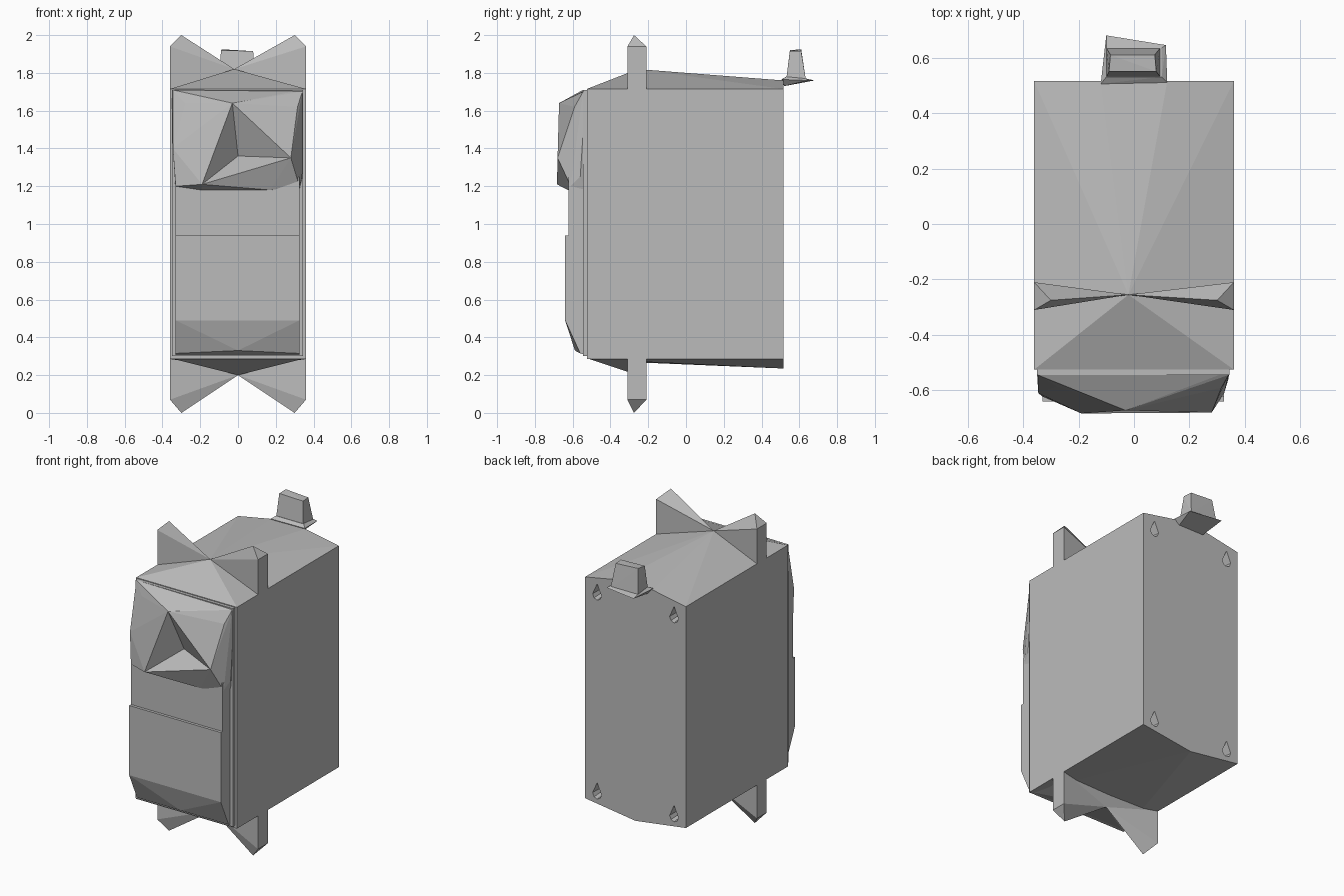
import bpy, bmesh

cube = bpy.data.objects.get("Cube")
if cube:
    bpy.data.objects.remove(cube, do_unlink=True)

grey = bpy.data.materials.new("plastic_grey")
grey.use_nodes = True
grey.diffuse_color = (0.5, 0.5, 0.5, 1)
grey.node_tree.nodes["Principled BSDF"].inputs["Base Color"].default_value = (0.5, 0.5, 0.5, 1)


def hull(name, points):
    """Faceted solid wrapped around a few corner points."""
    bm = bmesh.new()
    for p in points:
        bm.verts.new(p)
    res = bmesh.ops.convex_hull(bm, input=bm.verts[:])
    junk = {g for g in res["geom_interior"] + res["geom_unused"]
            if isinstance(g, bmesh.types.BMVert)}
    bmesh.ops.delete(bm, geom=list(junk), context='VERTS')
    bmesh.ops.dissolve_limit(bm, angle_limit=0.01, verts=bm.verts[:], edges=bm.edges[:])
    bmesh.ops.recalc_face_normals(bm, faces=bm.faces[:])
    mesh = bpy.data.meshes.new(name)
    bm.to_mesh(mesh)
    bm.free()
    mesh.materials.append(grey)
    obj = bpy.data.objects.new(name, mesh)
    bpy.context.collection.objects.link(obj)
    return obj


def box(x0, x1, y0, y1, z0, z1):
    return [(x, y, z) for x in (x0, x1) for y in (y0, y1) for z in (z0, z1)]


def cut(obj, cutter):
    mod = obj.modifiers.new("cut", 'BOOLEAN')
    mod.object = cutter
    mod.operation = 'DIFFERENCE'
    mod.solver = 'EXACT'
    cutter.hide_render = True
    cutter.hide_set(True)
    cutter.display_type = 'WIRE'


W, FRONT, BACK = 0.36, -0.525, 0.515

# Main case with a ridged lid and a slightly bowed base
case = hull("case", box(-W, W, FRONT, BACK, 0.285, 1.715) + [
    (-0.02, -0.255, 1.82), (-0.12, BACK, 1.76), (0.12, BACK, 1.76),
    (0, -0.25, 0.267), (0, BACK, 0.235)])
hull("base_wedge", [(-W, FRONT, 0.29), (W, FRONT, 0.29), (-W, -0.21, 0.29),
                    (W, -0.21, 0.29), (0, -0.255, 0.2)])

# Teardrop screw pockets in the four rear corners
profile = [(0, 0.055), (-0.033, -0.02), (-0.022, -0.045), (0, -0.055),
           (0.022, -0.045), (0.033, -0.02)]
for sx in (-1, 1):
    for z in (1.64, 0.355):
        ring = [(sx * 0.275 + u, BACK + 0.02, z + v) for u, v in profile]
        deep = [(sx * 0.275 + u * 0.8, BACK - 0.08, z + v * 0.8) for u, v in profile]
        cut(case, hull("screw_pocket_cutter", ring + deep))

# Pointed mounting ears above and below
for sx, side in ((-1, "right"), (1, "left")):
    for level, root, edge, tip, mid, cx in (("upper", 1.65, 1.94, 2.0, 1.82, -0.02),
                                            ("lower", 0.33, 0.07, 0.0, 0.2, 0)):
        ear = [(sx * W, y, z) for y in (-0.31, -0.21) for z in (root, edge)]
        ear += [(sx * 0.3, -0.275, tip), (cx, -0.255, mid), (cx, -0.255, root)]
        hull(f"{side}_{level}_ear", ear)

# Front cover: seating plate, middle panel, lower block with chin
hull("cover_plate", box(-0.35, 0.345, -0.545, FRONT, 0.3, 1.71))
hull("cover_panel", box(-0.33, 0.325, -0.622, FRONT, 0.45, 1.25))
hull("lower_block", box(-0.33, 0.325, -0.64, -0.53, 0.49, 0.94) + [
    (-0.33, -0.56, 0.315), (0.325, -0.56, 0.315), (0, -0.588, 0.33),
    (-0.33, -0.53, 0.305), (0.325, -0.53, 0.305)])

# Faceted upper housing with a three-sided hollow
top, low, right = (-0.03, -0.672, 1.64), (-0.19, -0.683, 1.21), (0.28, -0.68, 1.35)
housing = hull("upper_housing", [
    top, low, right,
    (-0.35, -0.53, 1.71), (0.345, -0.53, 1.71), (-0.345, -0.545, 1.71),
    (0.34, -0.545, 1.7), (-0.28, -0.585, 1.64), (0.315, -0.59, 1.62),
    (-0.345, -0.61, 1.4), (-0.33, -0.622, 1.2), (0.34, -0.56, 1.25),
    (0.325, -0.61, 1.2), (-0.33, -0.53, 1.18), (0.325, -0.53, 1.18),
    (-0.19, -0.625, 1.18), (0.17, -0.625, 1.18)])
floor = (0, -0.55, 1.36)
reach = [tuple(f + 1.2 * (p - f) for p, f in zip(corner, floor))
         for corner in (top, low, right)]
hollow = hull("hollow_cutter", reach + [floor])
for part_name in ("upper_housing", "cover_panel"):
    cut(bpy.data.objects[part_name], hollow)

# Cable outlet at the rear: thin flange and tapered boot
hull("outlet_flange", [(-0.12, 0.505, 1.765), (0.12, 0.51, 1.765),
                       (-0.1, 0.68, 1.76), (0.115, 0.645, 1.76),
                       (-0.09, 0.52, 1.73), (0.09, 0.52, 1.73),
                       (-0.1, 0.53, 1.78), (0.1, 0.53, 1.78),
                       (-0.1, 0.635, 1.77), (0.1, 0.635, 1.77)])
hull("outlet_boot", [(x, y, 1.76) for x in (-0.1, 0.095) for y in (0.53, 0.635)] + [
    (-0.09, 0.55, 1.92), (0.08, 0.55, 1.915), (-0.085, 0.61, 1.925), (0.075, 0.61, 1.915)])
